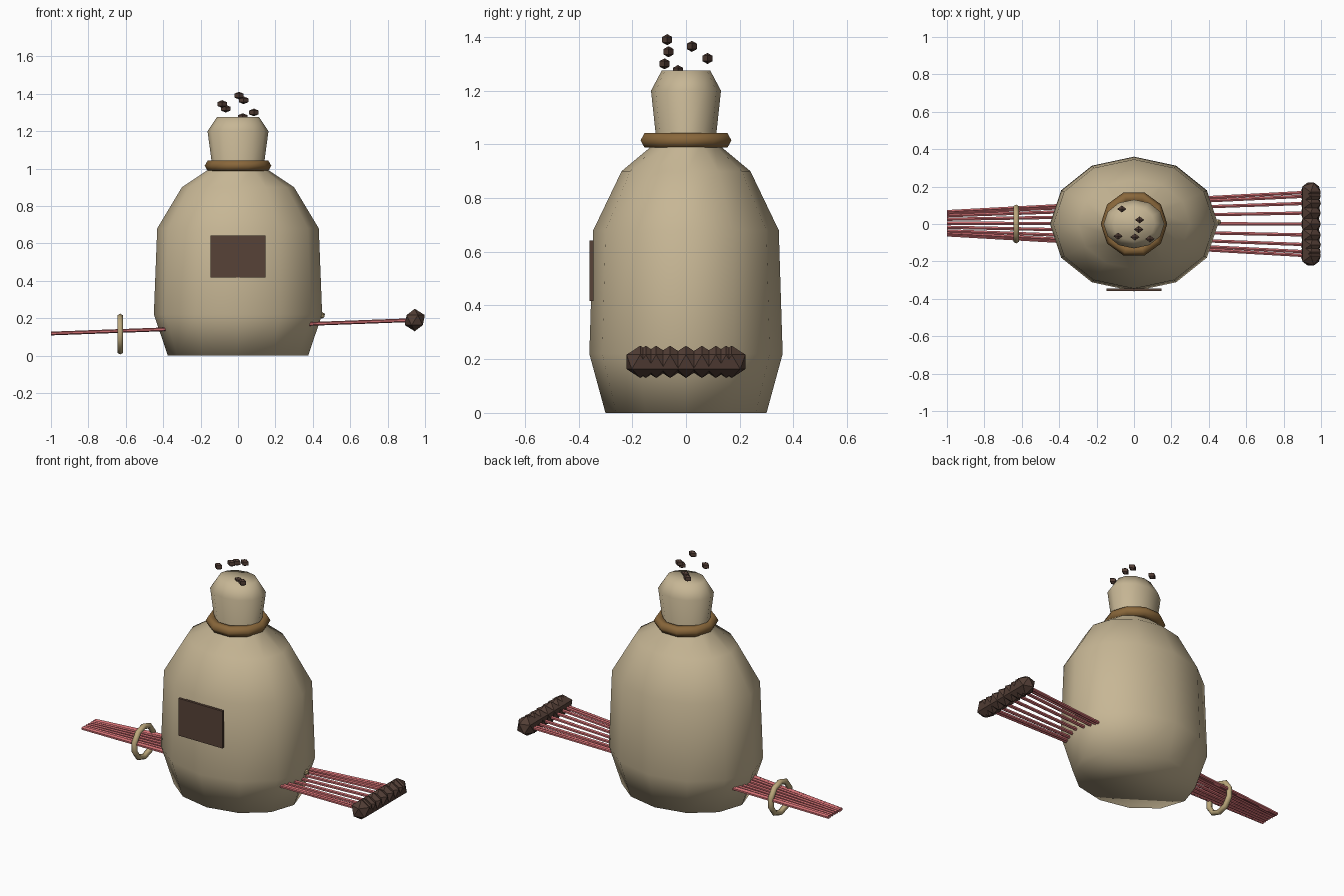
import bpy, bmesh, math
from mathutils import Vector, Matrix

if "Cube" in bpy.data.objects:
    bpy.data.objects.remove(bpy.data.objects["Cube"])


def material(name, rgb):
    m = bpy.data.materials.new(name)
    m.diffuse_color = (*rgb, 1)
    m.use_nodes = True
    m.node_tree.nodes["Principled BSDF"].inputs["Base Color"].default_value = m.diffuse_color
    return m


BURLAP = material("burlap", (0.57, 0.47, 0.30))
BROWN = material("dark_brown", (0.095, 0.054, 0.038))
BEAN = material("bean_brown", (0.085, 0.048, 0.036))
ROPE = material("rope", (0.25, 0.135, 0.043))
PINK = material("pink", (0.60, 0.15, 0.16))
RING = material("ring_tan", (0.50, 0.39, 0.20))


def finish(name, bm, mat, smooth=False):
    bmesh.ops.recalc_face_normals(bm, faces=bm.faces)
    me = bpy.data.meshes.new(name)
    bm.to_mesh(me)
    bm.free()
    me.materials.append(mat)
    for p in me.polygons:
        p.use_smooth = smooth
    ob = bpy.data.objects.new(name, me)
    bpy.context.collection.objects.link(ob)
    return ob


def lathe(name, profile, sides, squash, mat):
    """Capped body of revolution, flattened in y."""
    bm = bmesh.new()
    rings = []
    for r, z in profile:
        rings.append([bm.verts.new((r * math.cos(a), squash * r * math.sin(a), z))
                      for a in (2 * math.pi * i / sides for i in range(sides))])
    for lo, hi in zip(rings, rings[1:]):
        for i in range(sides):
            j = (i + 1) % sides
            bm.faces.new((lo[i], lo[j], hi[j], hi[i]))
    bm.faces.new(rings[0])
    bm.faces.new(rings[-1])
    return finish(name, bm, mat, True)


def torus(name, major, minor, n, m, mat, matrix):
    bm = bmesh.new()
    g = []
    for i in range(n):
        a = 2 * math.pi * i / n
        row = []
        for k in range(m):
            b = 2 * math.pi * k / m
            r = major + minor * math.cos(b)
            row.append(bm.verts.new(matrix @ Vector(
                (r * math.cos(a), r * math.sin(a), minor * math.sin(b)))))
        g.append(row)
    for i in range(n):
        for k in range(m):
            i2, k2 = (i + 1) % n, (k + 1) % m
            bm.faces.new((g[i][k], g[i2][k], g[i2][k2], g[i][k2]))
    return finish(name, bm, mat, True)


# Sack with gathered neck
lathe("sack", [(0.375, 0), (0.45, 0.22), (0.432, 0.68), (0.30, 0.90), (0.15, 1.0),
               (0.14, 1.03), (0.163, 1.20), (0.113, 1.275)], 12, 0.8, BURLAP)

# Rope tied around the neck
torus("neck_rope", 0.147, 0.031, 10, 6, ROPE, Matrix.Translation((0, 0, 1.015)))

# Patch on the front
bm = bmesh.new()
bmesh.ops.create_cube(bm, size=1, matrix=Matrix.Translation((0, -0.352, 0.53))
                      @ Matrix.Diagonal((0.295, 0.015, 0.225, 1)))
finish("patch", bm, BROWN)

# Fan of straight strands, spread wider on the right, with a bead on each end
strands, beads = bmesh.new(), bmesh.new()
for k in range(-4, 5):
    s = math.sin(math.radians(20 * k))
    a = Vector((-1.0, 0.063 * s + 0.004, 0.118))
    b = Vector((0.945, 0.173 * s, 0.19))
    d = b - a
    bmesh.ops.create_cone(strands, cap_ends=True, segments=6, radius1=0.010,
                          radius2=0.010, depth=d.length,
                          matrix=Matrix.Translation((a + b) / 2)
                          @ d.to_track_quat('Z', 'Y').to_matrix().to_4x4())
    bmesh.ops.create_icosphere(beads, subdivisions=1, radius=0.06,
                               matrix=Matrix.Translation(b))
finish("strands", strands, PINK)
finish("end_beads", beads, BEAN)

# Ring around the strands on the left
torus("strand_ring", 0.092, 0.017, 10, 6, RING,
      Matrix.Translation((-0.63, 0, 0.115)) @ Matrix.Rotation(math.pi / 2, 4, 'Y'))

# Small knot on the right side
bm = bmesh.new()
bmesh.ops.create_icosphere(bm, subdivisions=1, radius=0.018,
                           matrix=Matrix.Translation((0.449, 0.01, 0.215)))
finish("knot", bm, RING)

# Loose beans above the opening
bm = bmesh.new()
for p in [(-0.085, -0.065, 1.345), (-0.065, 0.08, 1.32), (0.005, -0.07, 1.39),
          (0.03, 0.022, 1.365), (0.085, -0.08, 1.30), (0.025, -0.03, 1.275)]:
    bmesh.ops.create_uvsphere(bm, u_segments=4, v_segments=3, radius=0.0205,
                              matrix=Matrix.Translation(p) @ Matrix.Diagonal((1.4, 1.05, 1, 1)))
finish("loose_beans", bm, BEAN)
